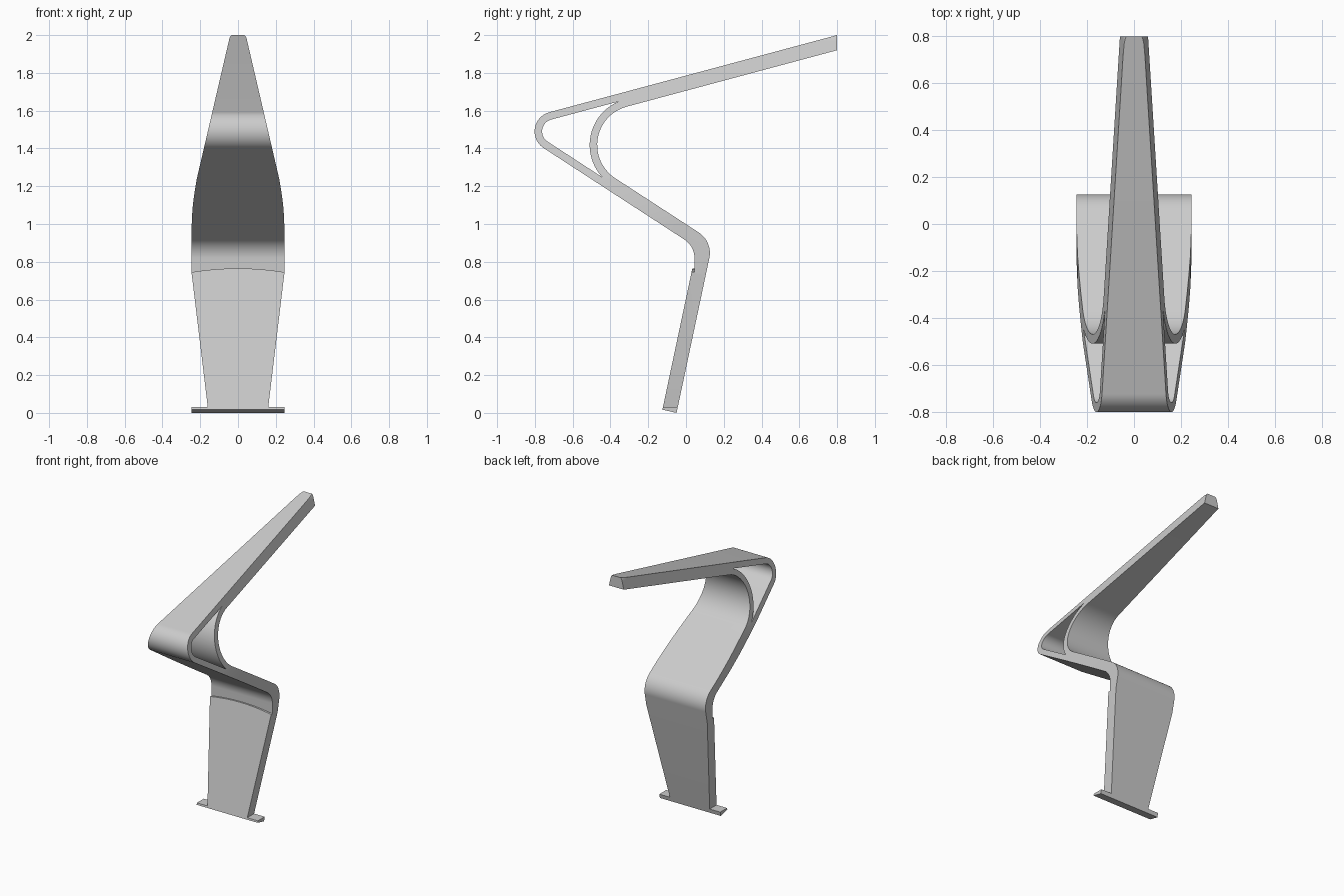
import bpy, bmesh
from math import sin, cos, tan, radians
from mathutils import Vector

if "Cube" in bpy.data.objects:
    bpy.data.objects.remove(bpy.data.objects["Cube"])


def fillet(points, steps=20):
    """Round the corners of a closed outline; each point is (u, v, radius)."""
    out = []
    for i, (u, v, r) in enumerate(points):
        p = Vector((u, v))
        if r == 0:
            out.append(p)
            continue
        a = (Vector(points[i - 1][:2]) - p).normalized()
        b = (Vector(points[(i + 1) % len(points)][:2]) - p).normalized()
        half = a.angle(b) / 2
        c = p + (a + b).normalized() * (r / sin(half))
        d0 = p + a * (r / tan(half)) - c
        turn = d0.angle_signed(p + b * (r / tan(half)) - c)
        for k in range(steps + 1):
            t = -turn * k / steps
            out.append(c + Vector((d0.x * cos(t) - d0.y * sin(t),
                                   d0.x * sin(t) + d0.y * cos(t))))
    return out


def prism(name, outline, axis, lo, hi):
    """Extrude an outline along x (outline = y,z) or along y (outline = x,z)."""
    bm = bmesh.new()
    place = (lambda p, d: (d, p[0], p[1])) if axis == 'X' else (lambda p, d: (p[0], d, p[1]))
    face = bm.faces.new([bm.verts.new(place(p, lo)) for p in outline])
    ext = bmesh.ops.extrude_face_region(bm, geom=[face])
    vec = (hi - lo, 0, 0) if axis == 'X' else (0, hi - lo, 0)
    verts = [g for g in ext['geom'] if isinstance(g, bmesh.types.BMVert)]
    bmesh.ops.translate(bm, vec=vec, verts=verts)
    bmesh.ops.recalc_face_normals(bm, faces=bm.faces)
    me = bpy.data.meshes.new(name)
    bm.to_mesh(me)
    bm.free()
    ob = bpy.data.objects.new(name, me)
    bpy.context.collection.objects.link(ob)
    return ob


def cut(ob, cutter, op):
    cutter.hide_render = True
    mod = ob.modifiers.new(cutter.name, 'BOOLEAN')
    mod.operation, mod.solver, mod.object = op, 'EXACT', cutter
    bpy.context.view_layer.objects.active = ob
    bpy.ops.object.modifier_apply(modifier=mod.name)
    bpy.data.objects.remove(cutter)


# Side profile: leg, knee, slanted seat, elbow and long arm
side = fillet([(-.05, 0, 0), (.142, .9067, .13), (-.770, 1.499, .21),
               (.8, 1.92, 0), (.8, 2.0, 0), (-.9516, 1.5306, .105),
               (.045, .883, .12), (.045, .78, 0), (.0368, .78, 0), (-.125, .017, 0)])
body = prism("curved_stand", side, 'X', -.3, .3)

# Front outline trims the width: foot plate, tapered leg, narrowing arm
half = [(.245, -.05), (.245, .03), (.16, .03), (.245, .735), (.245, 1.0),
        (.2435, 1.04), (.240, 1.09), (.234, 1.14), (.2265, 1.19), (.218, 1.24),
        (.049, 1.967), (.046, 1.98), (.041, 1.993), (.034, 2.0), (.034, 2.05)]
front = half + [(-x, z) for x, z in reversed(half)]
cut(body, prism("width_trim", front, 'Y', -1, 1), 'INTERSECT')

# Rounded triangular opening behind the elbow
arc = [(-.26 + .25 * cos(radians(a)), 1.418 + .25 * sin(radians(a)))
       for a in [112.8 + (223 - 112.8) * k / 28 for k in range(29)]]
corner = fillet([(*arc[-1], 0), (-.8545, 1.5152, .065), (*arc[0], 0)])[1:-1]
cut(body, prism("elbow_opening", arc + corner, 'X', -.5, .5), 'DIFFERENCE')

# Curved ledge at the top of the leg front
xs = [-.26 + .52 * k / 24 for k in range(25)]
ledge = [(x, .745 + .02 * (1 - (x / .245) ** 2)) for x in xs] + [(.26, .79), (-.26, .79)]
cut(body, prism("ledge_recess", ledge, 'Y', -.03, .045), 'DIFFERENCE')

# Smooth bends, crisp edges
bpy.ops.object.select_all(action='DESELECT')
body.select_set(True)
bpy.context.view_layer.objects.active = body
bpy.ops.object.shade_smooth_by_angle(angle=radians(30))
